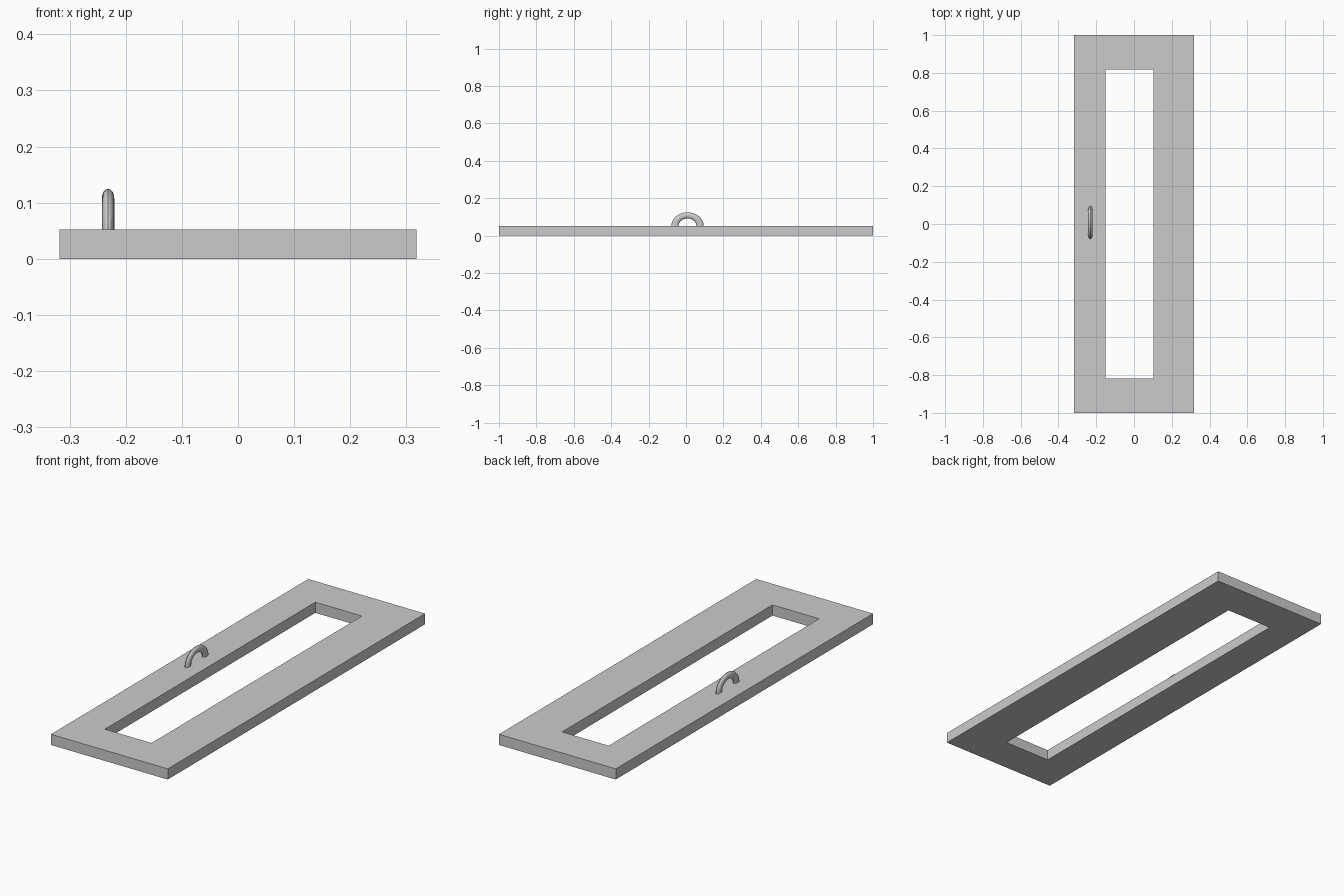
import bpy, bmesh
from math import sin, cos, pi

if "Cube" in bpy.data.objects:
    bpy.data.objects.remove(bpy.data.objects["Cube"])

TOP = 0.0525


def make_object(name, bm):
    bmesh.ops.recalc_face_normals(bm, faces=bm.faces[:])
    mesh = bpy.data.meshes.new(name)
    bm.to_mesh(mesh)
    bm.free()
    obj = bpy.data.objects.new(name, mesh)
    bpy.context.collection.objects.link(obj)
    return obj


# Flat rectangular frame with an off-centre opening
def rectangle(bm, x0, x1, y0, y1):
    return [bm.verts.new((x, y, 0)) for x, y in ((x0, y0), (x1, y0), (x1, y1), (x0, y1))]


bm = bmesh.new()
outer = rectangle(bm, -0.318, 0.318, -1, 1)
inner = rectangle(bm, -0.152, 0.102, -0.818, 0.818)
for i in range(4):
    j = (i + 1) % 4
    bm.faces.new((outer[i], outer[j], inner[j], inner[i]))
ext = bmesh.ops.extrude_face_region(bm, geom=bm.faces[:], use_keep_orig=True)
bmesh.ops.translate(bm, vec=(0, 0, TOP),
                    verts=[g for g in ext["geom"] if isinstance(g, bmesh.types.BMVert)])
make_object("frame", bm)

# Arched pull handle: a slim oval section swept along a half ellipse
bm = bmesh.new()
SEG, SIDES = 24, 16
rings = []
for i in range(SEG + 1):
    a = pi * i / SEG
    ring = []
    for k in range(SIDES):
        t = 2 * pi * k / SIDES
        r = 0.067 + 0.0195 * cos(t)
        ring.append(bm.verts.new((0.011 * sin(t), r * cos(a), 0.845 * r * sin(a))))
    rings.append(ring)
for a, b in zip(rings, rings[1:]):
    for k in range(SIDES):
        n = (k + 1) % SIDES
        bm.faces.new((a[k], a[n], b[n], b[k]))
bm.faces.new(rings[0])
bm.faces.new(rings[-1])
handle = make_object("handle", bm)
handle.location = (-0.2315, 0.008, TOP - 0.001)
bpy.context.view_layer.objects.active = handle
handle.select_set(True)
bpy.ops.object.shade_smooth_by_angle()
